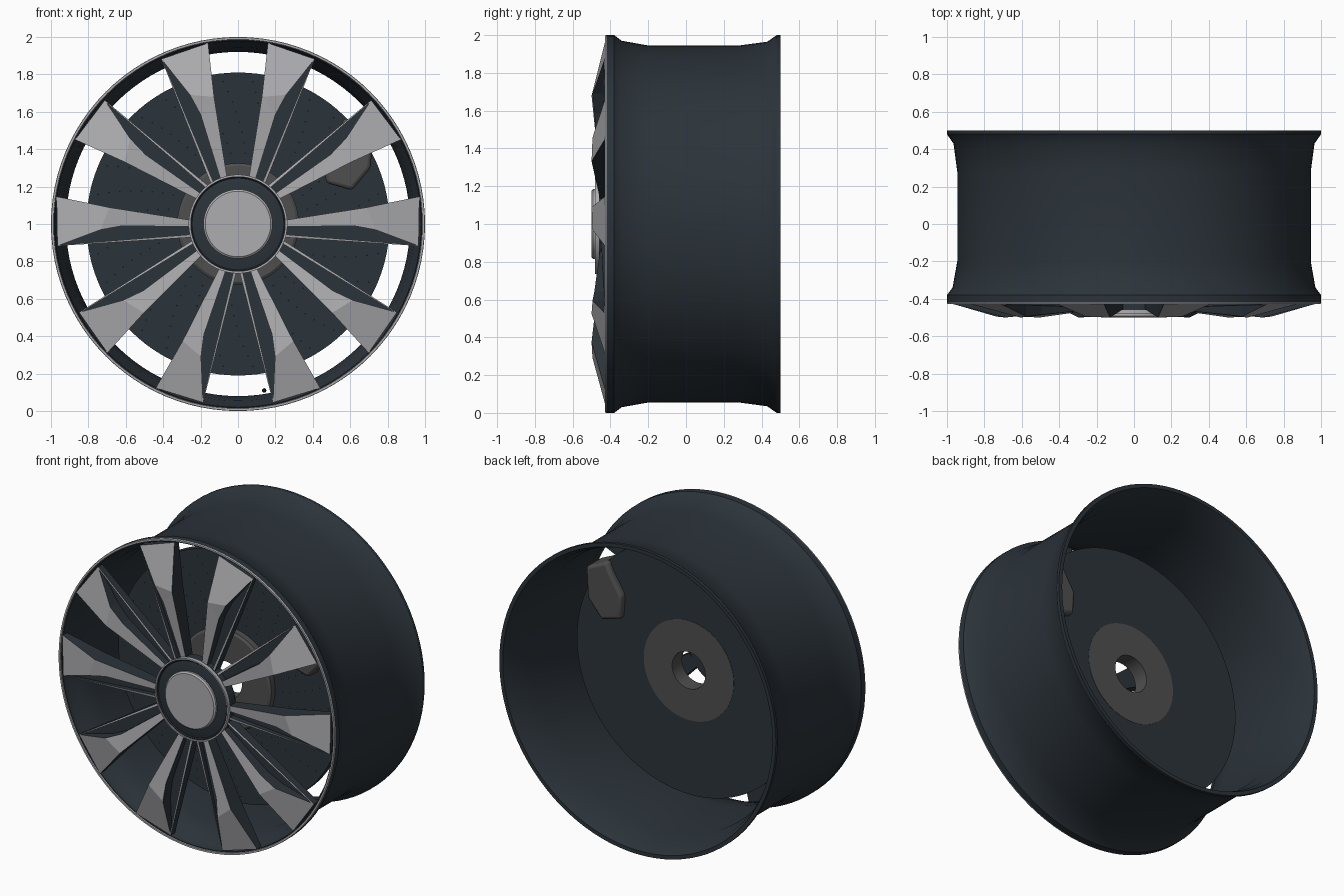
import bpy, bmesh, math
from mathutils import Vector, Matrix

cube = bpy.data.objects.get("Cube")
if cube:
    bpy.data.objects.remove(cube)


def material(name, color):
    m = bpy.data.materials.new(name)
    m.use_nodes = True
    m.diffuse_color = (*color, 1)
    node = next(n for n in m.node_tree.nodes if n.type == 'BSDF_PRINCIPLED')
    node.inputs["Base Color"].default_value = (*color, 1)
    node.inputs["Roughness"].default_value = 0.5
    return m


SLATE = material("dark_slate", (0.024, 0.033, 0.042))
SILVER = material("silver", (0.42, 0.42, 0.44))
IRON = material("iron_grey", (0.075, 0.078, 0.075))
BLACK = material("black", (0.008, 0.009, 0.011))

AXLE = Vector((0, 0, 1))


def finish(name, bm, mats, smooth=None):
    bmesh.ops.recalc_face_normals(bm, faces=bm.faces[:])
    mesh = bpy.data.meshes.new(name)
    bm.to_mesh(mesh)
    bm.free()
    for m in mats:
        mesh.materials.append(m)
    if smooth:
        mesh.polygons.foreach_set("use_smooth", [True] * len(mesh.polygons))
        mesh.set_sharp_from_angle(angle=math.radians(smooth))
    ob = bpy.data.objects.new(name, mesh)
    bpy.context.collection.objects.link(ob)
    return ob


def lathe(name, profile, mat, n=96):
    """Turn a closed (radius, y) profile around the axle."""
    bm = bmesh.new()
    rings = []
    for r, y in profile:
        if r == 0:
            rings.append([bm.verts.new((0, y, 1))] * n)
        else:
            rings.append([bm.verts.new((r * math.sin(math.tau * i / n), y,
                                        1 + r * math.cos(math.tau * i / n))) for i in range(n)])
    for a, b in zip(rings, rings[1:] + rings[:1]):
        for i in range(n):
            j = (i + 1) % n
            corners = list(dict.fromkeys((a[i], a[j], b[j], b[i])))
            if len(corners) > 2:
                bm.faces.new(corners)
    return finish(name, bm, [mat], 30)


# Barrel with flared lips, and the bright ring on the front lip
lathe("rim_barrel", [(1, -.42), (1, -.38), (.97, -.34), (.945, -.2), (.945, .28),
                     (.965, .43), (1, .48), (1, .5), (.975, .5), (.95, .44), (.92, .28),
                     (.92, -.2), (.945, -.34), (.975, -.38), (.98, -.42)], SLATE)
lathe("front_lip_ring", [(1, -.42), (.998, -.428), (.987, -.428), (.985, -.42)], SILVER)

# Hub and centre cap
lathe("hub", [(0, -.38), (.25, -.38), (.262, -.4), (.262, -.475), (.25, -.475),
              (.245, -.47), (.2, -.48), (0, -.48)], SLATE)
lathe("hub_ring", [(.264, -.46), (.264, -.482), (.255, -.482), (.255, -.46)], SILVER)
lathe("centre_cap", [(0, -.47), (.185, -.47), (.185, -.492), (.175, -.5), (0, -.5)], SILVER)

# Brake disc and its mounting hat
lathe("brake_disc", [(.3, -.08), (.81, -.08), (.81, -.03), (.3, -.03)], SLATE)
lathe("brake_hat", [(.12, -.13), (.31, -.13), (.325, -.12), (.325, -.028), (.12, -.028)], IRON)

# Drilled holes as thin plates in swept rows on the disc front
bm = bmesh.new()
for row in range(30):
    for k in range(8):
        r = .38 + .055 * k
        a = math.tau * row / 30 + .03 * k
        spot = Matrix.Translation((r * math.cos(a), -.0815, 1 + r * math.sin(a)))
        bmesh.ops.create_circle(bm, cap_ends=True, segments=6, radius=.005,
                                matrix=spot @ Matrix.Rotation(math.pi / 2, 4, 'X'))
finish("disc_holes", bm, [BLACK])


# Twin spokes: raised silver blade, dark pocket and thin silver edge
# Each point is (across, along, y), measured from the axis of a pair
P = {
    "A": (.16, .968, -.428), "B": (.41, .882, -.428), "C": (.128, .68, -.5),
    "D": (.257, .69, -.495), "E": (.2, .585, -.485), "F": (.092, .235, -.455),
    "G": (.058, .245, -.455), "H": (.145, .215, -.45),
}
P["I"] = tuple(Vector(P["B"]).lerp(Vector(P["D"]), .07))
P["J"] = (.13, .22, -.45)
FLOOR, BACK = -.415, -.385


def add_spoke(bm, angle, side):
    turn = Matrix.Rotation(angle, 3, 'Y')
    cache = {}

    def vert(key, y=None):
        if (key, y) not in cache:
            across, along, depth = P[key]
            co = Vector((side * across, depth if y is None else y, along))
            cache[key, y] = bm.verts.new(turn @ co + AXLE)
        return cache[key, y]

    def face(verts, index):
        bm.faces.new(verts).material_index = index

    def walls(path, y):
        for a, b in zip(path, path[1:]):
            face((vert(a), vert(b), vert(b, y), vert(a, y)), 1)

    for keys in ("ABIDC", "CDE", "CEFG", "BHJI"):
        face([vert(k) for k in keys], 0)
    face([vert(k, FLOOR) for k in "IDEFJ"], 1)
    walls("IDEFJI", FLOOR)
    walls("ABHJFGCA", BACK)
    face([vert(k, BACK) for k in "ABHJFGC"], 1)


bm = bmesh.new()
for pair in range(5):
    for side in (-1, 1):
        add_spoke(bm, math.tau * pair / 5, side)
finish("spokes", bm, [SILVER, SLATE])

# Brake caliper gripping the disc edge
bm = bmesh.new()
outline = [(.72, .5), (.57, .57), (.54, .5), (.46, .37), (.47, .22), (.61, .18), (.71, .3)]
base = bm.faces.new([bm.verts.new((x, -.15, 1 + z)) for x, z in outline])
out = bmesh.ops.extrude_face_region(bm, geom=[base])
bmesh.ops.translate(bm, vec=(0, .16, 0),
                    verts=[v for v in out["geom"] if isinstance(v, bmesh.types.BMVert)])
caliper = finish("brake_caliper", bm, [IRON], 40)
bevel = caliper.modifiers.new("soft_edges", 'BEVEL')
bevel.width, bevel.segments = .02, 3

# Tyre valve on the inside of the barrel
bm = bmesh.new()
bmesh.ops.create_cone(bm, cap_ends=True, segments=12, radius1=.012, radius2=.009, depth=.1,
                      matrix=Matrix.Translation((.14, -.3, .11)) @ Matrix.Rotation(math.pi / 2, 4, 'X'))
finish("valve_stem", bm, [BLACK], 40)
